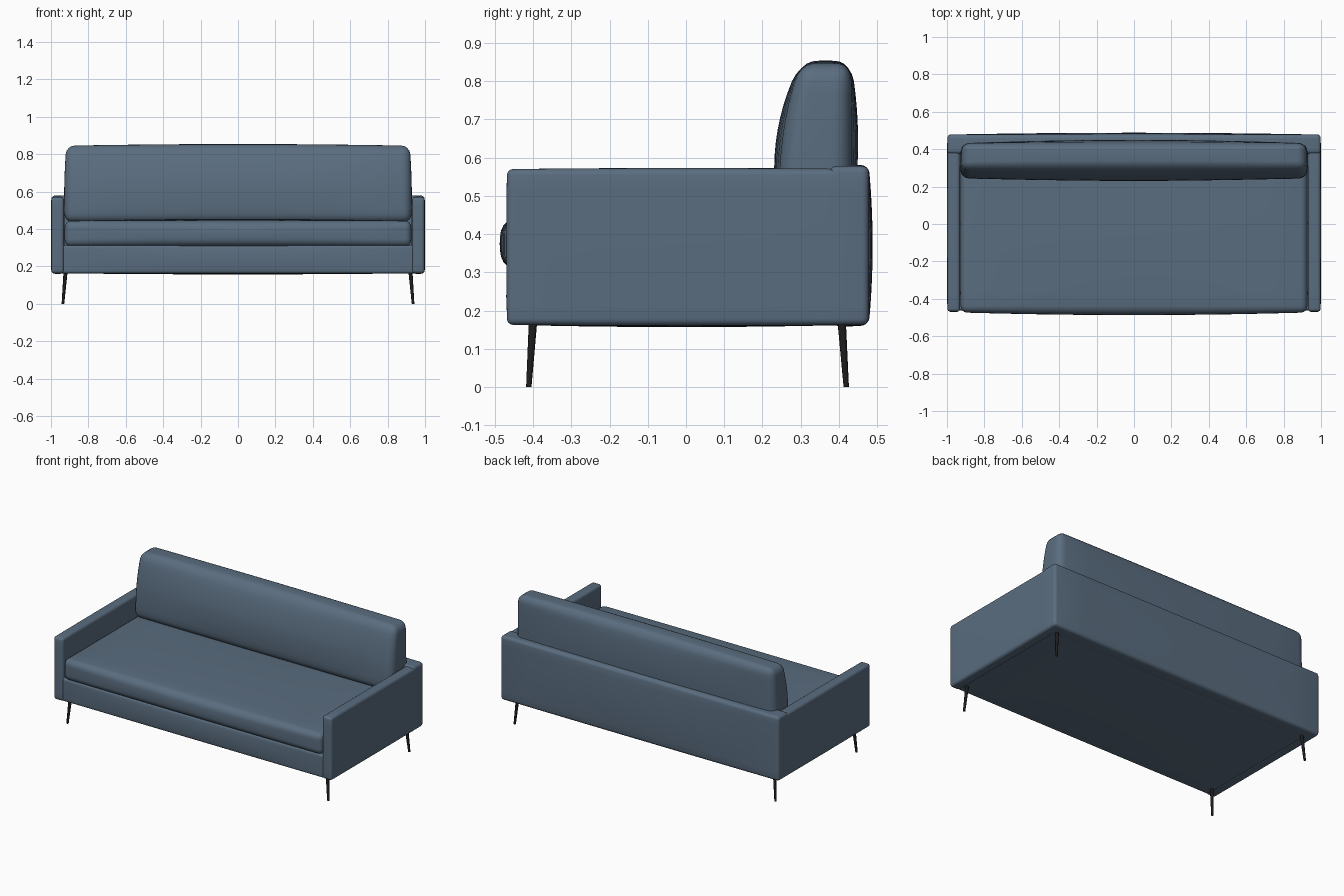
import bpy, bmesh, math
from mathutils import Vector

if "Cube" in bpy.data.objects:
    bpy.data.objects.remove(bpy.data.objects["Cube"])


def material(name, rgb):
    m = bpy.data.materials.new(name)
    m.diffuse_color = (*rgb, 1)
    m.use_nodes = True
    m.node_tree.nodes["Principled BSDF"].inputs["Base Color"].default_value = m.diffuse_color
    return m


FABRIC = material("slate blue fabric", (0.102, 0.152, 0.212))
BLACK = material("black metal", (0.012, 0.012, 0.012))


def finish(name, bm, mat, angle=40):
    me = bpy.data.meshes.new(name)
    bm.to_mesh(me)
    bm.free()
    me.materials.append(mat)
    ob = bpy.data.objects.new(name, me)
    bpy.context.collection.objects.link(ob)
    bpy.ops.object.select_all(action='DESELECT')
    ob.select_set(True)
    bpy.context.view_layer.objects.active = ob
    bpy.ops.object.shade_smooth_by_angle(angle=math.radians(angle))
    return ob


def soft_box(name, lo, hi, radius, bulge=(0, 0, 0), shape=None, cuts=9):
    """Rounded box whose faces swell outward by `bulge` at their middles."""
    lo, hi = Vector(lo), Vector(hi)
    mid, half = (lo + hi) / 2, (hi - lo) / 2
    bm = bmesh.new()
    bmesh.ops.create_cube(bm, size=2)
    for v in bm.verts:
        v.co = Vector([mid[i] + v.co[i] * half[i] for i in range(3)])
    bmesh.ops.bevel(bm, geom=bm.edges[:], offset=radius, segments=4,
                    profile=0.5, affect='EDGES')
    # extra loops so the faces can swell
    for axis in range(3):
        normal = Vector([float(i == axis) for i in range(3)])
        for k in range(1, cuts + 1):
            co = mid.copy()
            co[axis] += (half[axis] - radius) * (2 * k / (cuts + 1) - 1)
            bmesh.ops.bisect_plane(bm, geom=bm.verts[:] + bm.edges[:] + bm.faces[:],
                                   plane_co=co, plane_no=normal, dist=1e-5)
    for v in bm.verts:
        u = [(v.co[i] - mid[i]) / half[i] for i in range(3)]
        for i in range(3):
            a, b = u[(i + 1) % 3], u[(i + 2) % 3]
            v.co[i] += bulge[i] * u[i] * (1 - a * a) * (1 - b * b)
        if shape:
            shape(v.co, u)
    return finish(name, bm, FABRIC)


def lean(co, u):
    # back cushion narrows toward the top, mostly on its front face
    t = (u[2] + 1) / 2
    co.y += 0.055 * t ** 2.5 * (1 - u[1]) / 2
    co.x *= 1 - 0.010 * t * t


# frame
soft_box("base", (-0.945, -0.462, 0.163), (0.945, 0.44, 0.312), 0.012, (0, 0.008, 0.006))
soft_box("back_panel", (-0.998, 0.375, 0.163), (0.998, 0.478, 0.578), 0.018, (0, 0.010, 0.004))
for side, label in ((-1, "left"), (1, "right")):
    xs = sorted((side * 0.930, side * 0.998))
    soft_box(label + "_arm", (xs[0], -0.468, 0.163), (xs[1], 0.472, 0.570), 0.016,
             (0.003, 0.002, 0.003))

# cushions
soft_box("seat_cushion", (-0.927, -0.473, 0.306), (0.927, 0.33, 0.444), 0.035, (0, 0.014, 0.010))
soft_box("back_cushion", (-0.927, 0.243, 0.435), (0.927, 0.432, 0.845), 0.045,
         (0.004, 0.018, 0.009), lean)


# splayed, tapered legs
def leg(name, top, foot, r_top, r_foot):
    top, foot = Vector(top), Vector(foot)
    bm = bmesh.new()
    bmesh.ops.create_cone(bm, cap_ends=True, segments=16, radius1=r_foot,
                          radius2=r_top, depth=top.z - foot.z)
    for v in bm.verts:
        t = 0.0 if v.co.z < 0 else 1.0
        c = foot.lerp(top, t)
        v.co = Vector((c.x + v.co.x, c.y + v.co.y, c.z))
    return finish(name, bm, BLACK)


for sx, side in ((-1, "left"), (1, "right")):
    leg("front_leg_" + side, (sx * 0.922, -0.400, 0.172), (sx * 0.936, -0.411, 0), 0.011, 0.007)
    leg("back_leg_" + side, (sx * 0.922, 0.407, 0.172), (sx * 0.936, 0.419, 0), 0.011, 0.007)
